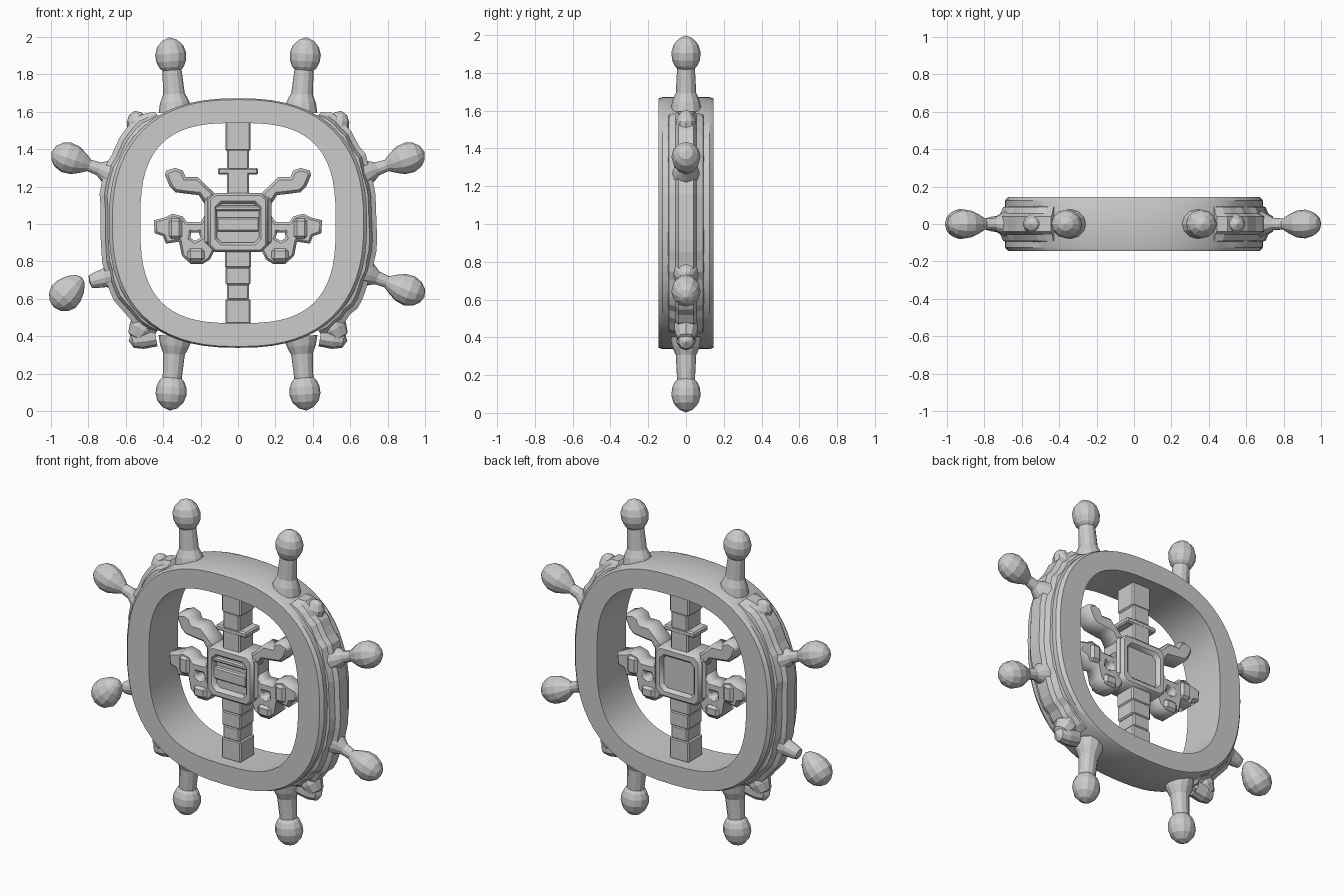
import bpy, bmesh, math, random
from mathutils import Vector

if "Cube" in bpy.data.objects:
    bpy.data.objects.remove(bpy.data.objects["Cube"])

random.seed(4)
CZ = 1.005  # wheel centre height


def make(name, loops, close_ring=False, caps=False, smooth=False, wrap=True):
    """Skin a list of equal-length point loops."""
    bm = bmesh.new()
    rows = [[bm.verts.new(p) for p in loop] for loop in loops]
    n = len(rows[0])
    pairs = list(zip(rows, rows[1:]))
    if close_ring:
        pairs.append((rows[-1], rows[0]))
    for a, b in pairs:
        for i in range(n if wrap else n - 1):
            j = (i + 1) % n
            bm.faces.new((a[i], a[j], b[j], b[i]))
    if caps:
        bm.faces.new(rows[0])
        bm.faces.new(rows[-1])
    bmesh.ops.remove_doubles(bm, verts=bm.verts, dist=1e-5)
    bmesh.ops.recalc_face_normals(bm, faces=bm.faces)
    me = bpy.data.meshes.new(name)
    bm.to_mesh(me)
    bm.free()
    ob = bpy.data.objects.new(name, me)
    bpy.context.collection.objects.link(ob)
    if smooth:
        bpy.ops.object.select_all(action='DESELECT')
        bpy.context.view_layer.objects.active = ob
        ob.select_set(True)
        bpy.ops.object.shade_smooth_by_angle(angle=math.radians(30))
    return ob


def oval(a, b, n, t):
    c, s = math.cos(t), math.sin(t)
    return (a * math.copysign(abs(c) ** (2 / n), c),
            CZ + b * math.copysign(abs(s) ** (2 / n), s))


def lathe(name, p0, p1, profile, sides=12, depth=0.93):
    """Turned shape between two (x, z) points; profile is (fraction, radius)."""
    a, b = Vector((p0[0], 0, p0[1])), Vector((p1[0], 0, p1[1]))
    d = (b - a).normalized()
    u = Vector((d.z, 0, -d.x))
    loops = []
    for t, r in profile:
        loops.append([a.lerp(b, t) + u * (r * math.cos(k * math.tau / sides))
                      + Vector((0, depth * r * math.sin(k * math.tau / sides), 0))
                      for k in range(sides)])
    return make(name, loops)


def box(name, x0, x1, z0, z1, y0, y1, bevel=0.008):
    loops = [[(x0, y, z0), (x1, y, z0), (x1, y, z1), (x0, y, z1)] for y in (y0, y1)]
    ob = make(name, loops, caps=True)
    m = ob.modifiers.new("soft_edge", 'BEVEL')
    m.width = bevel
    return ob


def plate(name, outlines, half, bevel=0.015):
    """Upright plate cut from (x, z) outlines; later outlines are holes."""
    cu = bpy.data.curves.new(name, 'CURVE')
    cu.dimensions, cu.fill_mode = '2D', 'BOTH'
    cu.extrude, cu.bevel_depth, cu.bevel_resolution = half - bevel, bevel, 0
    cu.offset = -bevel
    for pts in outlines:
        sp = cu.splines.new('POLY')
        sp.points.add(len(pts) - 1)
        for p, (x, z) in zip(sp.points, pts):
            p.co = (x, z, 0, 1)
        sp.use_cyclic_u = True
    ob = bpy.data.objects.new(name, cu)
    ob.rotation_euler.x = math.pi / 2
    bpy.context.collection.objects.link(ob)
    return ob


def octagon(hx, z0, z1, c):
    return [(-hx + c, z0), (hx - c, z0), (hx, z0 + c), (hx, z1 - c),
            (hx - c, z1), (-hx + c, z1), (-hx, z1 - c), (-hx, z0 + c)]


# Rim: rounded-square ring
N = 64
section = [(.522, .535, 2.9, -.145), (.672, .66, 2.45, -.145), (.69, .667, 2.45, -.125),
           (.69, .667, 2.45, .125), (.672, .66, 2.45, .145), (.522, .535, 2.9, .145)]
rim = []
for a, b, n, y in section:
    ring = [oval(a, b, n, k * math.tau / N) for k in range(N)]
    rim.append([(x, y, z) for x, z in ring])
make("rim", rim, close_ring=True, smooth=True)

# Handle profiles
KNOB = [(0, .09), (.13, .078), (.24, .058), (.56, .051), (.6, .066), (.68, .08),
        (.78, .083), (.88, .07), (.96, .04), (1, 0)]
SIDE_KNOB = [(0, .085), (.14, .06), (.25, .036), (.4, .032), (.5, .055), (.62, .077),
             (.76, .083), (.88, .068), (.96, .04), (1, 0)]
STUB = [(0, .08), (.4, .05), (.75, .042), (.95, .034), (1, 0)]
EGG = [(0, 0), (.05, .03), (.22, .062), (.45, .083), (.65, .087), (.83, .07), (.95, .04), (1, 0)]
BUMP = [(0, .05), (.4, .062), (.7, .055), (.9, .035), (1, 0)]

for s, side in ((-1, "left"), (1, "right")):
    # Handles around the rim
    lathe(side + "_top_handle", (s * .335, 1.6), (s * .367, 1.998), KNOB)
    lathe(side + "_bottom_handle", (s * .335, .40), (s * .365, .002), KNOB)
    lathe(side + "_upper_handle", (s * .66, 1.265), (s * .998, 1.385), SIDE_KNOB)
    if s > 0:
        lathe("right_lower_handle", (.66, .745), (.998, .61), SIDE_KNOB)
    else:
        lathe("left_lower_stub", (-.66, .725), (-.797, .69), STUB)
        lathe("left_lower_knob", (-.835, .715), (-.985, .555), EGG)

    # Raised lumpy band along the outside of the rim
    band = []
    steps = 26
    for i in range(steps + 1):
        f = -1 + 2 * i / steps
        ang = f * math.radians(56)
        lump = random.uniform(-.007, .008)
        fade = 1 if abs(f) < .95 else .5
        row = []
        for d, y in ((-.05, -.11), (.015, -.09), (.03, -.055), (.055, -.04),
                     (.055, .04), (.03, .055), (.015, .09), (-.05, .11)):
            d = (d + lump) * fade if d > 0 else d
            x, z = oval(.685 + d, .665 + d, 2.45, ang)
            row.append((s * x, y, z))
        band.append(row)
    make(side + "_rim_band", band, caps=True)

    # Small bumps at the band ends and mid-band bosses
    lathe(side + "_top_bump", (s * .515, 1.44), (s * .553, 1.605), BUMP, 10)
    lathe(side + "_bottom_bump", (s * .44, .40), (s * .585, .375),
          [(0, .055), (.5, .056), (.85, .042), (1, 0)], 10)
    lathe(side + "_lower_fillet", (s * .48, .50), (s * .555, .375),
          [(0, .07), (.5, .07), (.85, .05), (1, 0)], 10)

    # Upper scrolled arm of the hub
    upper = [(.13, 1.10), (.18, 1.11), (.21, 1.155), (.26, 1.16), (.335, 1.17), (.365, 1.20),
             (.39, 1.26), (.385, 1.285), (.335, 1.30), (.295, 1.285), (.28, 1.25),
             (.215, 1.25), (.17, 1.205), (.13, 1.17)]
    plate(side + "_upper_arm", [[(s * x, z) for x, z in upper]], .06)
    # Lower scrolled arm with a small opening
    lower = [(.12, .87), (.15, .81), (.19, .785), (.25, .785), (.30, .83), (.315, .905),
             (.385, .895), (.40, .935), (.445, .95), (.45, 1.02), (.39, 1.035), (.35, 1.055),
             (.295, 1.04), (.275, 1.01), (.20, 1.01), (.17, 1.06), (.12, 1.06)]
    hole = [(.20, .925), (.23, .91), (.255, .925), (.25, .955), (.21, .955)]
    plate(side + "_lower_arm", [[(s * x, z) for x, z in o] for o in (lower, hole)], .055, .012)
    box(side + "_arm_block", *sorted((s * .30, s * .37)), .92, 1.03, -.07, .07, .015)
    box(side + "_arm_foot", *sorted((s * .18, s * .27)), .80, .87, -.07, .07, .015)
    box(side + "_hub_lug", *sorted((s * .13, s * .178)), .89, 1.15, -.07, .07, .015)

# Vertical post with stepped segments
for i, (z0, z1, w) in enumerate([(.465, .60, .068), (.595, .68, .058), (.675, .77, .066),
                                 (.765, .88, .07), (1.14, 1.28, .06), (1.265, 1.30, .108),
                                 (1.29, 1.40, .058), (1.39, 1.55, .067)]):
    box(f"post_segment_{i}", -w, w, z0, z1, -.07, .07)

# Hub: framed block with a recessed panel and front bars
plate("hub_frame", [octagon(.16, .85, 1.165, .035), octagon(.112, .90, 1.11, .025)], .09, .012)
box("hub_panel", -.13, .13, .88, 1.13, -.055, .06)
box("hub_front_bar", -.115, .115, .96, 1.035, -.085, -.04)
box("hub_front_rail", -.125, .125, 1.07, 1.10, -.085, -.04)
